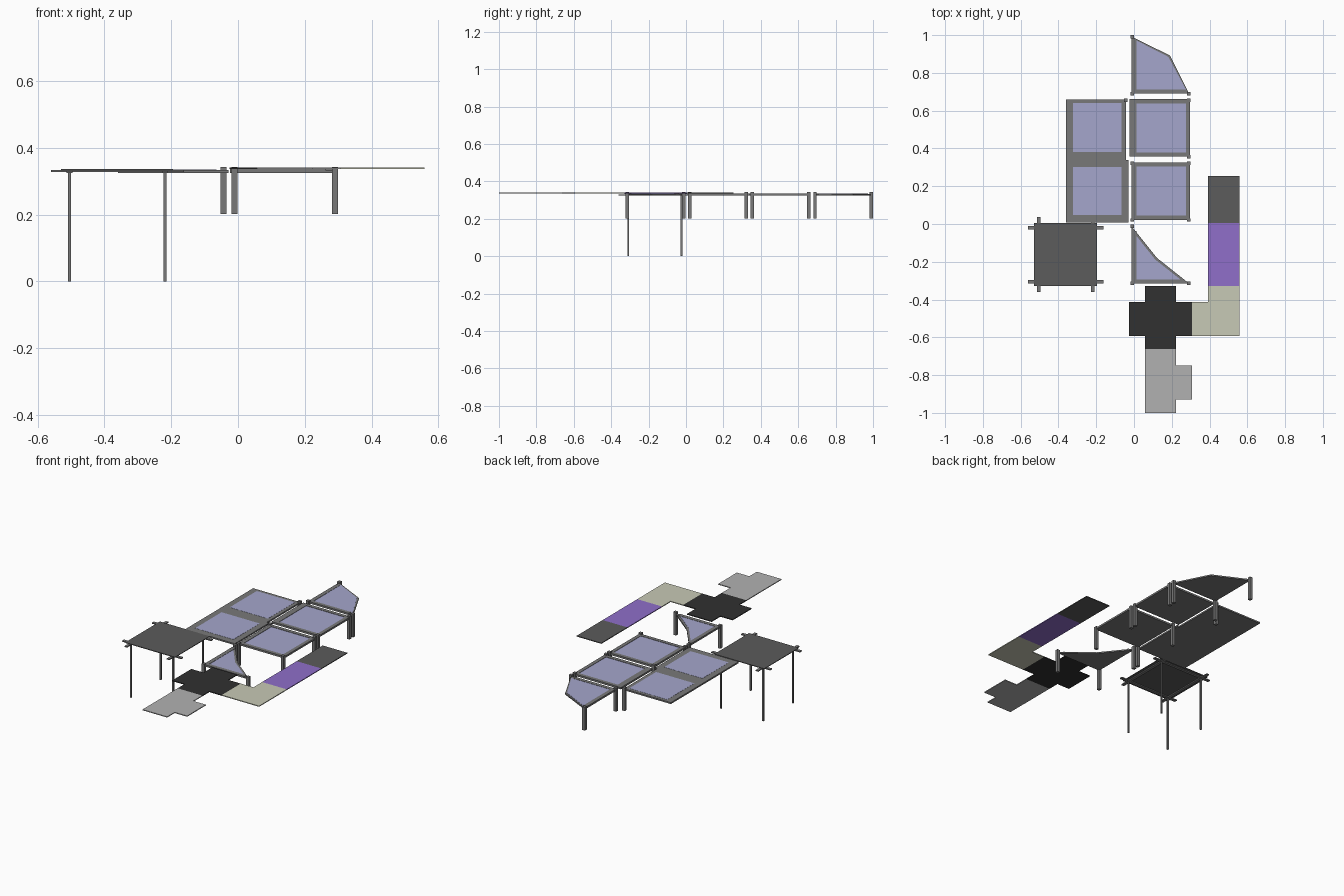
import bpy, bmesh

if "Cube" in bpy.data.objects:
    bpy.data.objects.remove(bpy.data.objects["Cube"])


def material(name, r, g, b):
    m = bpy.data.materials.new(name)
    m.diffuse_color = tuple((c / 255) ** 2.2 for c in (r, g, b)) + (1,)
    m.use_nodes = True
    m.node_tree.nodes["Principled BSDF"].inputs["Base Color"].default_value = m.diffuse_color
    return m


GLASS = material("pale_blue_glass", 163, 165, 203)
FRAME = material("frame_grey", 120, 120, 120)
DARK = material("dark_grey", 92, 92, 92)
BLACK = material("charcoal", 52, 52, 52)
PURPLE = material("purple", 142, 110, 200)
CREAM = material("cream", 198, 200, 180)
LIGHT = material("light_grey", 176, 176, 176)


def plate(name, points, z0, z1, mat=None):
    """Extrude a flat outline between two heights."""
    bm = bmesh.new()
    face = bm.faces.new([bm.verts.new((x, y, z0)) for x, y in points])
    ext = bmesh.ops.extrude_face_region(bm, geom=[face])
    for v in ext["geom"]:
        if isinstance(v, bmesh.types.BMVert):
            v.co.z = z1
    bmesh.ops.recalc_face_normals(bm, faces=bm.faces)
    me = bpy.data.meshes.new(name)
    bm.to_mesh(me)
    bm.free()
    ob = bpy.data.objects.new(name, me)
    bpy.context.collection.objects.link(ob)
    if mat:
        me.materials.append(mat)
    return ob


def rect(x0, x1, y0, y1):
    return [(x0, y0), (x1, y0), (x1, y1), (x0, y1)]


def post(name, x, y, half, z0, z1):
    plate(name, rect(x - half, x + half, y - half, y + half), z0, z1, FRAME)


# Path of thin floor tiles
ZP = (0.336, 0.341)
plate("path_end_tile", rect(0.392, 0.558, 0.005, 0.255), *ZP, DARK)
plate("path_purple_tile", rect(0.392, 0.558, -0.328, 0.005), *ZP, PURPLE)
plate("path_corner_tile", [(0.392, -0.328), (0.392, -0.412), (0.307, -0.412), (0.307, -0.594),
                           (0.558, -0.594), (0.558, -0.328)], *ZP, CREAM)
plate("path_cross_tile", [(0.057, -0.328), (0.057, -0.412), (-0.026, -0.412), (-0.026, -0.594),
                          (0.057, -0.594), (0.057, -0.662), (0.223, -0.662), (0.223, -0.594),
                          (0.307, -0.594), (0.307, -0.412), (0.223, -0.412), (0.223, -0.328)],
      *ZP, BLACK)
plate("path_landing_tile", [(0.057, -0.662), (0.057, -1.0), (0.223, -1.0), (0.223, -0.928),
                            (0.307, -0.928), (0.307, -0.748), (0.223, -0.748), (0.223, -0.662)],
      *ZP, LIGHT)

# Tall platform: deck, crossing beams, thin legs
plate("platform_deck", rect(-0.53, -0.195, -0.328, 0.005), 0.332, 0.336, DARK)
for y in (-0.306, -0.019):
    plate("platform_long_beam", rect(-0.56, -0.162, y - 0.009, y + 0.009), 0.327, 0.3335, FRAME)
for x in (-0.504, -0.219):
    plate("platform_cross_beam", rect(x - 0.009, x + 0.009, -0.36, 0.038), 0.325, 0.331, FRAME)
    for y in (-0.309, -0.024):
        post("platform_leg", x, y, 0.0045, 0, 0.331)

# Wide double panel on the left
for y0, y1, x1, g0, g1 in ((0.34, 0.66, -0.043, 0.38, 0.64), (0.008, 0.34, -0.028, 0.048, 0.302)):
    plate("wide_panel_slab", rect(-0.36, x1, y0, y1), 0.325, 0.334, FRAME)
    plate("wide_panel_glass", rect(-0.322, -0.065, g0, g1), 0.333, 0.3348, GLASS)

# Square framed panels on the right
for x0, y0 in ((-0.024, 0.357), (-0.012, 0.022)):
    x1, y1, w = 0.296, y0 + 0.304, 0.022
    plate("square_panel_slab", rect(x0, x1, y0, y1), 0.325, 0.332, FRAME)
    plate("square_panel_glass", rect(0.012, x1 - w, y0 + w, y1 - w), 0.331, 0.334, GLASS)
    plate("square_left_rail", rect(x0, 0.012, y0, y1), 0.331, 0.336, FRAME)
    plate("square_right_rail", rect(x1 - w, x1, y0, y1), 0.331, 0.336, FRAME)
    plate("square_front_rail", rect(0.012, x1 - w, y0, y0 + w), 0.331, 0.336, FRAME)
    plate("square_back_rail", rect(0.012, x1 - w, y1 - w, y1), 0.331, 0.336, FRAME)

# Rounded corner panels at both ends, bulging at the back and hollow at the front
for name, y0, mid, glass in (
        ("back_corner", 0.69, (0.19, 0.892), [(0.012, 0.712), (0.275, 0.712), (0.182, 0.885), (0.012, 0.972)]),
        ("front_corner", -0.315, (0.122, -0.18), [(0.012, -0.293), (0.245, -0.293), (0.112, -0.188), (0.012, -0.062)])):
    y1 = y0 + 0.302
    outline = [(-0.012, y0), (0.292, y0), mid, (-0.012, y1)]
    plate(name + "_slab", outline, 0.325, 0.333, FRAME)
    plate(name + "_glass", glass, 0.332, 0.3345, GLASS)
    plate(name + "_side_rail", rect(-0.012, 0.012, y0, y1 - 0.025), 0.332, 0.336, FRAME)
    plate(name + "_front_rail", rect(0.012, 0.262, y0, y0 + 0.022), 0.332, 0.336, FRAME)

# Short posts under the panel corners
for x, y in ((-0.01, 0.991), (-0.01, 0.69), (0.29, 0.69),
             (-0.044, 0.656), (0.29, 0.656), (0.29, 0.355),
             (-0.01, 0.322), (0.29, 0.322), (-0.01, 0.021), (0.29, 0.021),
             (-0.01, -0.012), (-0.01, -0.314), (0.29, -0.314)):
    post("panel_post", x, y, 0.009, 0.202, 0.343)
